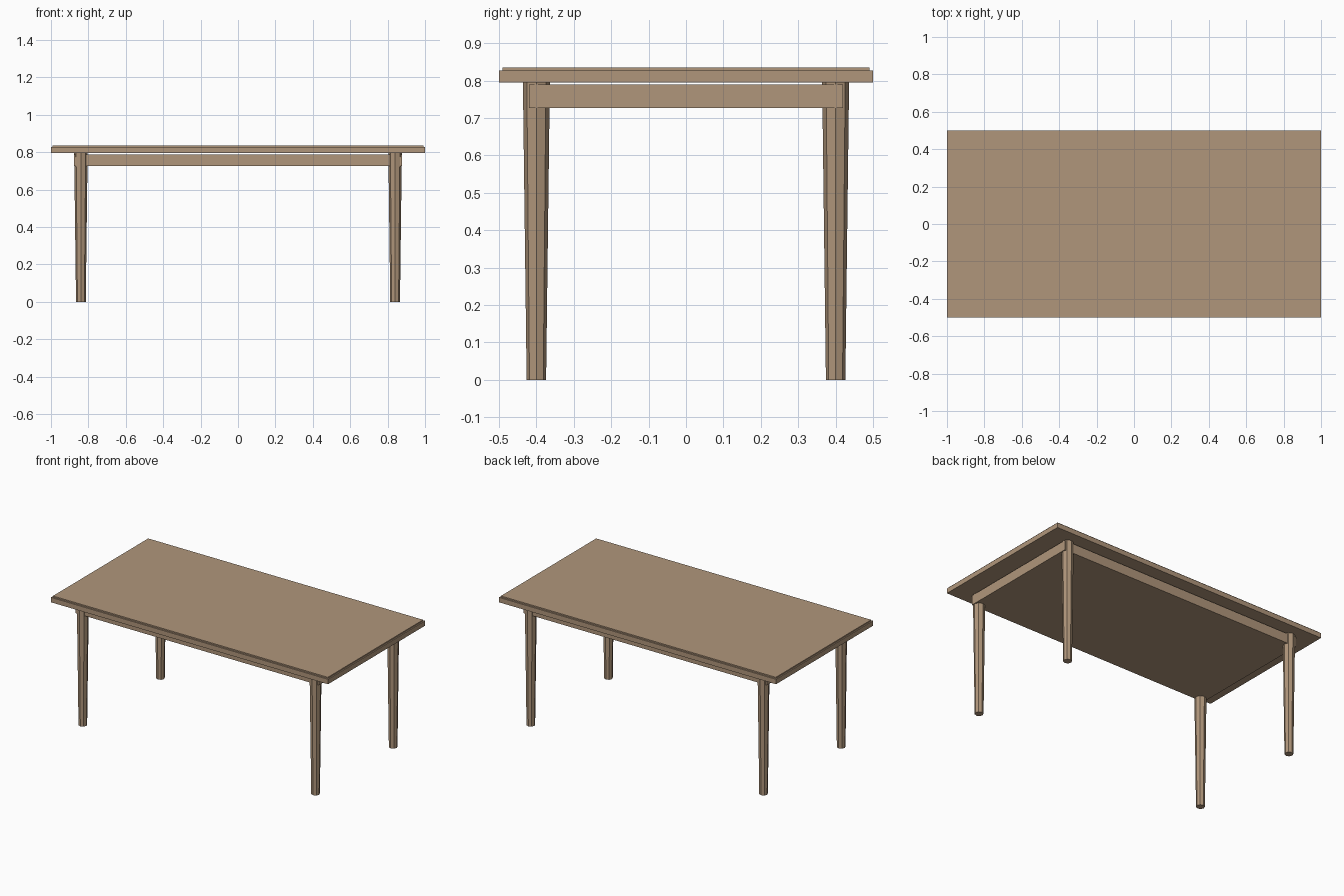
import bpy
import bmesh
from mathutils import Matrix

cube = bpy.data.objects.get("Cube")
if cube:
    bpy.data.objects.remove(cube, do_unlink=True)

# One wood colour for the whole table
wood = bpy.data.materials.new("light_brown_wood")
wood.use_nodes = True
color = (0.434, 0.305, 0.198, 1.0)
wood.diffuse_color = color
wood.node_tree.nodes["Principled BSDF"].inputs["Base Color"].default_value = color


def finish(name, bm):
    mesh = bpy.data.meshes.new(name)
    bm.to_mesh(mesh)
    bm.free()
    mesh.materials.append(wood)
    obj = bpy.data.objects.new(name, mesh)
    bpy.context.scene.collection.objects.link(obj)
    return obj


def box(name, half_x, half_y, low, high):
    """Centred block between two heights."""
    bm = bmesh.new()
    place = Matrix.Translation((0, 0, (low + high) / 2))
    size = Matrix.Diagonal((2 * half_x, 2 * half_y, high - low, 1))
    bmesh.ops.create_cube(bm, size=1, matrix=place @ size)
    return finish(name, bm)


def leg(name, x, y, height):
    """Eight-sided leg, tapering towards the floor."""
    bm = bmesh.new()
    bmesh.ops.create_cone(bm, cap_ends=True, segments=8, radius1=0.026,
                          radius2=0.036, depth=height,
                          matrix=Matrix.Translation((x, y, height / 2)))
    return finish(name, bm)


# Top: main slab with a slightly smaller raised plate
box("tabletop_slab", 1.0, 0.5, 0.795, 0.827)
box("tabletop_plate", 0.992, 0.491, 0.827, 0.835)

# Apron block, set just below the slab
box("apron", 0.878, 0.42, 0.726, 0.789)

# Four legs
for end, sy in (("front", -1), ("back", 1)):
    for side, sx in (("right", -1), ("left", 1)):
        leg(f"{end}_{side}_leg", sx * 0.84, sy * 0.40, 0.795)
